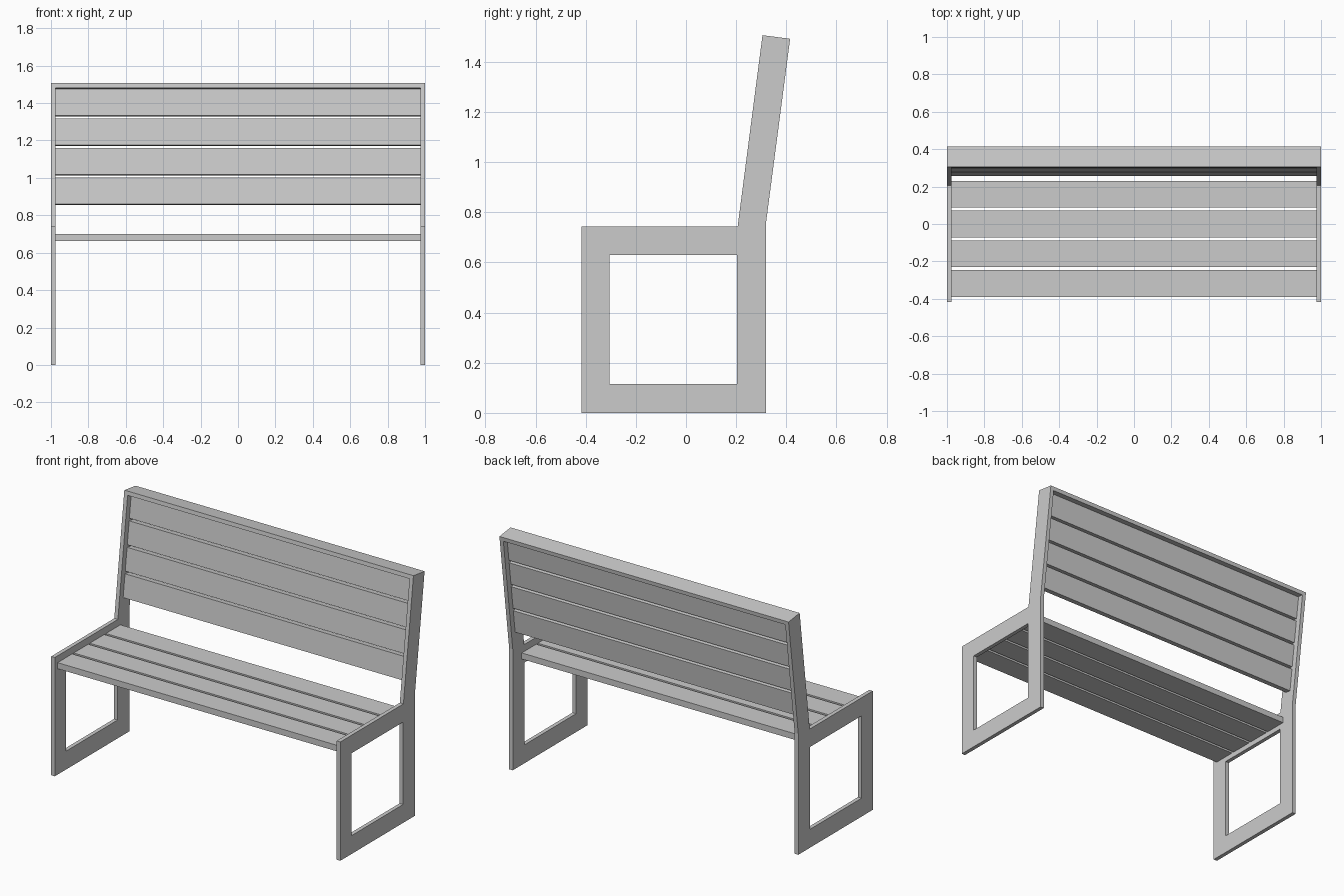
import bpy, bmesh
from math import radians, cos, sin
from mathutils import Vector

if "Cube" in bpy.data.objects:
    bpy.data.objects.remove(bpy.data.objects["Cube"])

LEAN = radians(7.4)                            # backrest lean
UP = Vector((0, sin(LEAN), cos(LEAN)))         # along the backrest
BACK = Vector((0, cos(LEAN), -sin(LEAN)))      # through the backrest
BEND = Vector((0, 0.206, 0.743))               # front corner where the back starts
DEPTH, LENGTH, BAR = 0.111, 0.77, 0.025


def finish(name, bm):
    bmesh.ops.recalc_face_normals(bm, faces=bm.faces[:])
    me = bpy.data.meshes.new(name)
    bm.to_mesh(me)
    bm.free()
    ob = bpy.data.objects.new(name, me)
    bpy.context.collection.objects.link(ob)
    return ob


def board(name, centre, size, lean=0.0):
    bm = bmesh.new()
    bmesh.ops.create_cube(bm, size=1)
    bmesh.ops.scale(bm, vec=size, verts=bm.verts)
    ob = finish(name, bm)
    ob.location = centre
    ob.rotation_euler.x = -lean
    return ob


def on_back(s, t):
    return BEND + UP * s + BACK * t


# Side frame: flat steel loop with leaning back post, mirrored across x
front_top, rear_top = on_back(LENGTH - BAR, 0), on_back(LENGTH - BAR, DEPTH)
profile = [(-0.417, 0), (0.319, 0), (0.319, 0.757), BEND.yz, (-0.417, 0.743),   # outer
           (-0.306, 0.115), (0.203, 0.115), (0.203, 0.63), (-0.306, 0.63),      # opening
           rear_top.yz, front_top.yz]                                           # post end
faces = [(0, 1, 6, 5), (1, 2, 3, 7, 6), (3, 4, 8, 7), (4, 0, 5, 8), (3, 2, 9, 10)]
bm = bmesh.new()
vs = [bm.verts.new((1 - BAR, y, z)) for y, z in profile]
for f in faces:
    bm.faces.new([vs[i] for i in f])
ext = bmesh.ops.extrude_face_region(bm, geom=bm.faces[:], use_keep_orig=True)
bmesh.ops.translate(bm, vec=(BAR, 0, 0),
                    verts=[g for g in ext["geom"] if isinstance(g, bmesh.types.BMVert)])
# drop any internal partitions so only the outer shell remains
bmesh.ops.delete(bm, geom=[e for e in bm.faces if all(len(k.link_faces) > 2 for k in e.edges)],
                 context='FACES_ONLY')
side = finish("side_frames", bm)
side.modifiers.new("mirror", 'MIRROR').use_axis[0] = True

# Top rail joining the two frames
board("top_rail", on_back(LENGTH - BAR / 2, DEPTH / 2), (2, DEPTH, BAR), LEAN)

# Four seat slats and four backrest slats
for i in range(4):
    board(f"seat_slat_{i + 1}", (0, -0.318 + 0.159 * i, 0.681), (1.95, 0.143, 0.038))
    board(f"back_slat_{i + 1}", on_back(0.1935 + 0.159 * i, DEPTH / 2),
          (1.95, 0.038, 0.143), LEAN)
